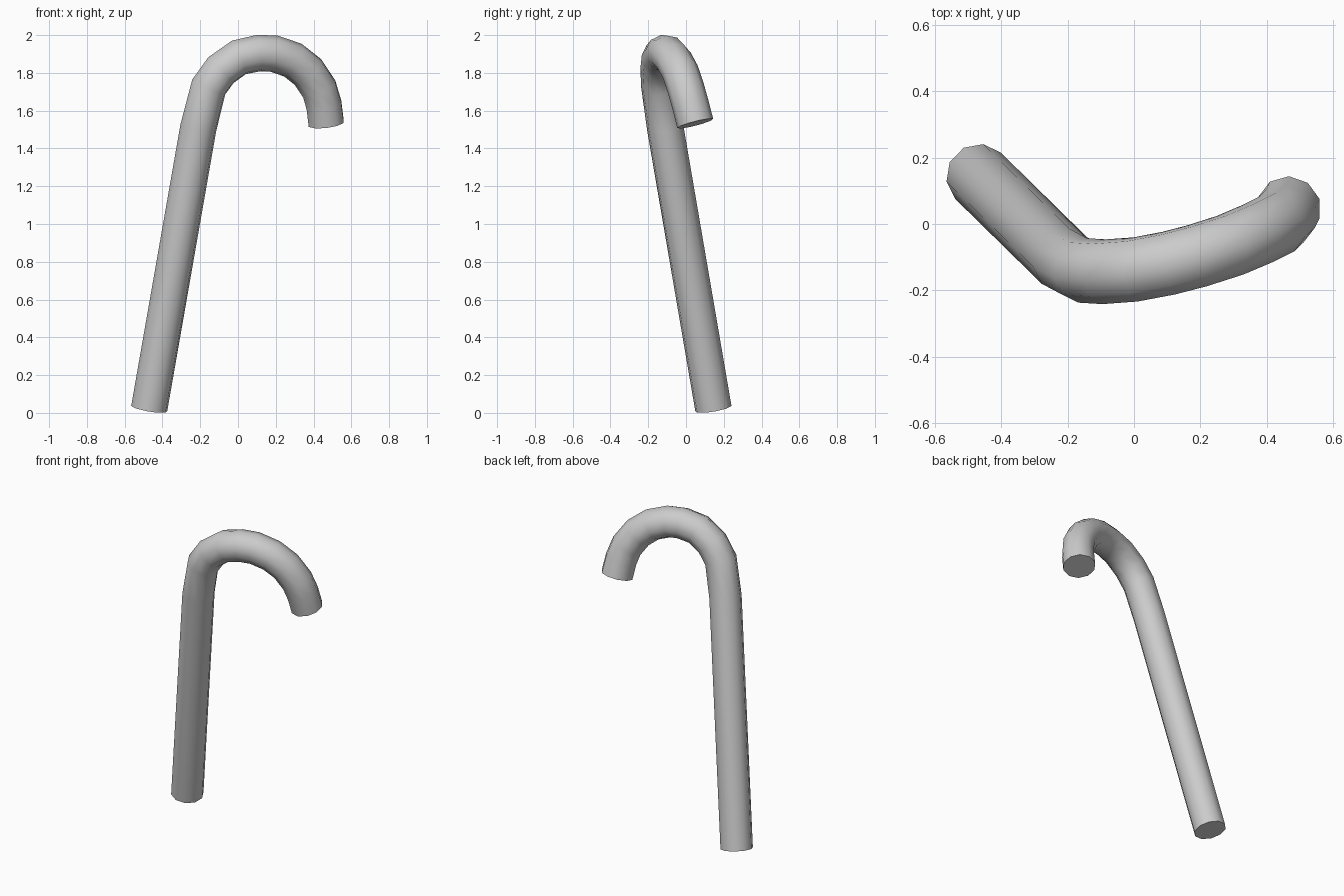
import bpy

if "Cube" in bpy.data.objects:
    bpy.data.objects.remove(bpy.data.objects["Cube"])

# Centre line of the cane: straight leaning shaft, then the hook
path = [(-0.47, 0.145, 0.023), (-0.21, -0.11, 1.51), (-0.155, -0.14, 1.725),
        (-0.09, -0.144, 1.815), (0.005, -0.137, 1.882), (0.105, -0.118, 1.904),
        (0.19, -0.096, 1.902), (0.29, -0.064, 1.868), (0.37, -0.03, 1.805),
        (0.43, 0.0, 1.715), (0.455, 0.024, 1.63), (0.467, 0.049, 1.532)]

# Ten-sided capped tube along the path
curve = bpy.data.curves.new("cane", 'CURVE')
curve.dimensions = '3D'
curve.bevel_depth = 0.098
curve.bevel_resolution = 3
curve.use_fill_caps = True
spline = curve.splines.new('POLY')
spline.points.add(len(path) - 1)
for point, co in zip(spline.points, path):
    point.co = (*co, 1)
cane = bpy.data.objects.new("cane", curve)
bpy.context.collection.objects.link(cane)

# Turn into a mesh, soft sides with crisp end caps
bpy.context.view_layer.objects.active = cane
cane.select_set(True)
bpy.ops.object.convert(target='MESH')
bpy.ops.object.shade_smooth_by_angle(angle=0.7)
